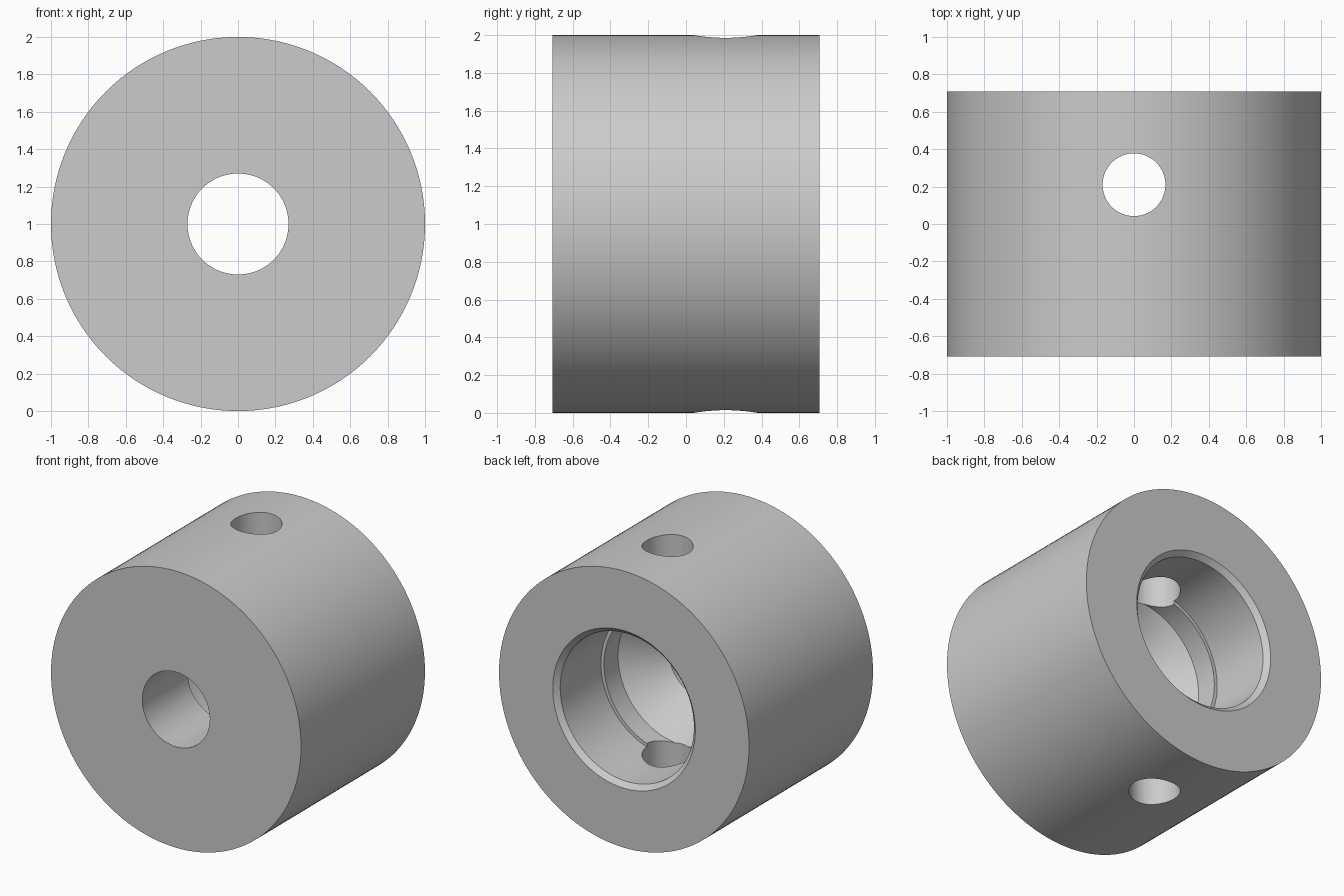
import bpy
import bmesh
from math import pi, radians
from mathutils import Matrix, Vector

cube = bpy.data.objects.get("Cube")
if cube:
    bpy.data.objects.remove(cube, do_unlink=True)

SEGMENTS = 128
HALF = 0.708  # half the collar length

steel = bpy.data.materials.new("light_grey_steel")
steel.use_nodes = True
color = (0.6, 0.6, 0.6, 1)
steel.diffuse_color = color
steel.node_tree.nodes["Principled BSDF"].inputs["Base Color"].default_value = color


def finish(name, bm):
    bmesh.ops.recalc_face_normals(bm, faces=bm.faces)
    mesh = bpy.data.meshes.new(name)
    bm.to_mesh(mesh)
    bm.free()
    mesh.materials.append(steel)
    obj = bpy.data.objects.new(name, mesh)
    bpy.context.collection.objects.link(obj)
    return obj


def lathe(name, profile):
    """Revolve a closed (radius, y) profile about the y axis at z = 1."""
    bm = bmesh.new()
    verts = [bm.verts.new((0, y, 1 + r)) for r, y in profile]
    edges = [bm.edges.new((v, verts[i - 1])) for i, v in enumerate(verts)]
    bmesh.ops.spin(bm, geom=verts + edges, cent=(0, 0, 1), axis=(0, 1, 0),
                   angle=2 * pi, steps=SEGMENTS)
    bmesh.ops.remove_doubles(bm, verts=bm.verts, dist=0.0001)
    return finish(name, bm)


# Collar: outside, chamfered mouth, counterbore, small ledge, cone, front hole
collar = lathe("collar", [
    (1, -HALF), (1, HALF),
    (0.57, HALF), (0.535, HALF - 0.035),
    (0.535, HALF - 0.5), (0.51, HALF - 0.5),
    (0.51, HALF - 0.66), (0.27, HALF - 0.9),
    (0.27, -HALF),
])

# Cross hole drilled from top to bottom
bm = bmesh.new()
bmesh.ops.create_cone(bm, cap_ends=True, segments=64, radius1=0.168, radius2=0.168,
                      depth=3, matrix=Matrix.Translation(Vector((0, 0.21, 1))))
cutter = finish("cross_hole_cutter", bm)
cutter.hide_render = True

drill = collar.modifiers.new("cross_hole", 'BOOLEAN')
drill.operation = 'DIFFERENCE'
drill.solver = 'EXACT'
drill.object = cutter

bpy.ops.object.select_all(action='DESELECT')
collar.select_set(True)
bpy.context.view_layer.objects.active = collar
bpy.ops.object.modifier_apply(modifier=drill.name)
bpy.data.objects.remove(cutter, do_unlink=True)

# Smooth walls with crisp rims
bpy.ops.object.shade_smooth_by_angle(angle=radians(30))
weighted = collar.modifiers.new("weighted_normals", 'WEIGHTED_NORMAL')
weighted.keep_sharp = True
